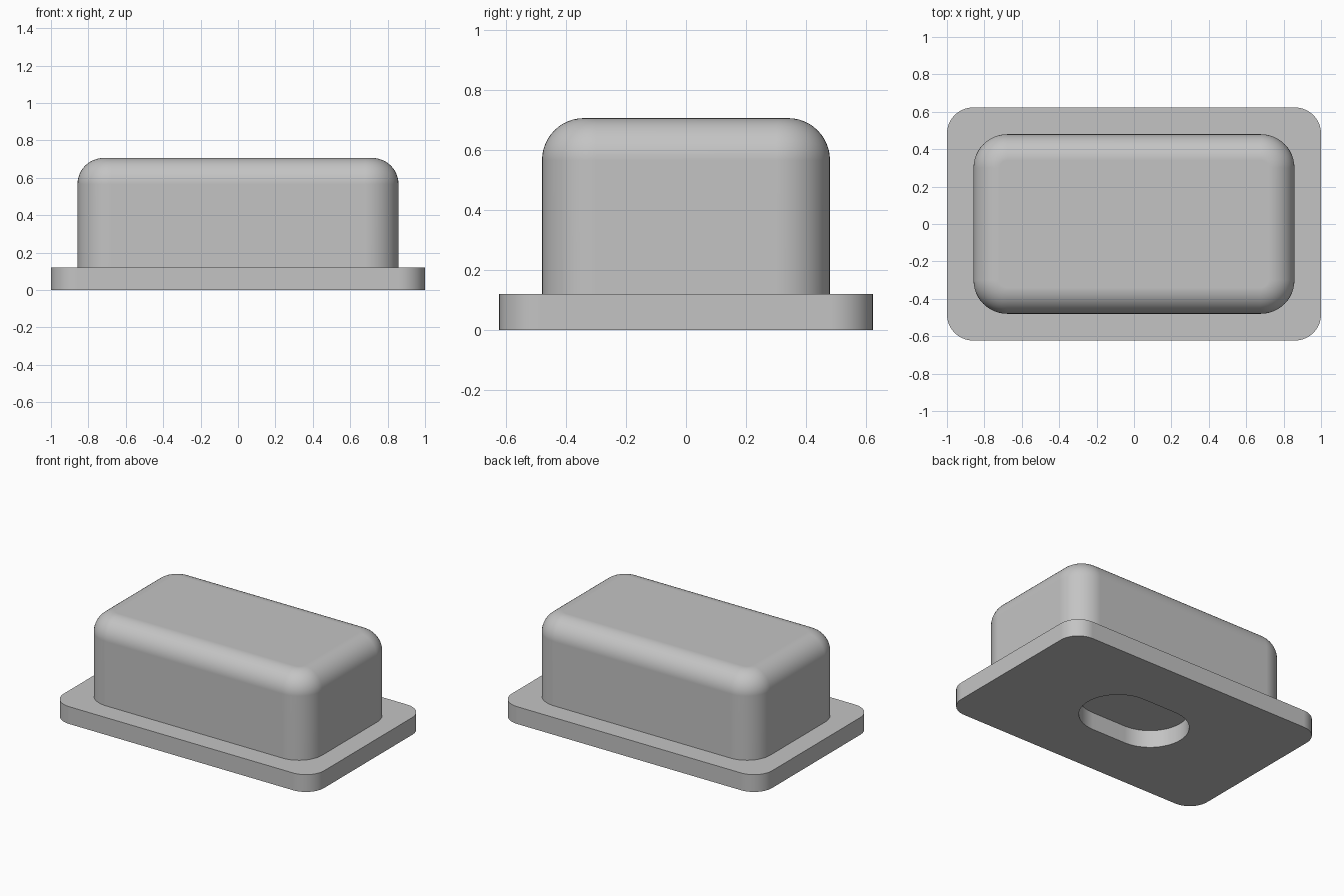
import bpy
import bmesh
from math import sin, cos, pi, radians

STEPS = 12  # segments in each quarter round

cube = bpy.data.objects.get("Cube")
if cube:
    bpy.data.objects.remove(cube, do_unlink=True)

grey = bpy.data.materials.new("plain grey")
grey.use_nodes = True
colour = (0.55, 0.55, 0.55, 1)
grey.diffuse_color = colour
grey.node_tree.nodes["Principled BSDF"].inputs["Base Color"].default_value = colour


def rounded_rect(hx, hy, r, z):
    """Counter-clockwise outline with half sizes hx, hy and corner radius r."""
    points = []
    for corner, (sx, sy) in enumerate([(1, 1), (-1, 1), (-1, -1), (1, -1)]):
        for i in range(STEPS + 1):
            a = (corner + i / STEPS) * pi / 2
            points.append((sx * (hx - r) + r * cos(a), sy * (hy - r) + r * sin(a), z))
    return points


def loft(name, outlines, ring=False):
    """Skin matching outlines; a ring joins the last to the first, else ends are capped."""
    bm = bmesh.new()
    loops = [[bm.verts.new(p) for p in o] for o in outlines]
    pairs = list(zip(loops, loops[1:]))
    if ring:
        pairs.append((loops[-1], loops[0]))
    else:
        bm.faces.new(loops[0][::-1])
        bm.faces.new(loops[-1])
    n = len(loops[0])
    for low, high in pairs:
        for i in range(n):
            j = (i + 1) % n
            bm.faces.new((low[i], low[j], high[j], high[i]))
    bmesh.ops.remove_doubles(bm, verts=bm.verts, dist=1e-5)
    bmesh.ops.recalc_face_normals(bm, faces=bm.faces)
    mesh = bpy.data.meshes.new(name)
    bm.to_mesh(mesh)
    bm.free()
    mesh.materials.append(grey)
    obj = bpy.data.objects.new(name, mesh)
    bpy.context.collection.objects.link(obj)
    bpy.ops.object.select_all(action='DESELECT')
    obj.select_set(True)
    bpy.context.view_layer.objects.active = obj
    bpy.ops.object.shade_smooth_by_angle(angle=radians(30))
    weighted = obj.modifiers.new("clean flats", 'WEIGHTED_NORMAL')
    weighted.keep_sharp = True
    return obj


# Base flange with a long round-ended slot through it
thick = 0.12
plate = (1.0, 0.623, 0.14)
slot = (0.375, 0.245, 0.245)
loft("base_flange", [rounded_rect(*plate, 0), rounded_rect(*plate, thick),
                     rounded_rect(*slot, thick), rounded_rect(*slot, 0)], ring=True)

# Solid body with rounded corners and a rolled top edge
hx, hy, corner, height, fillet = 0.858, 0.48, 0.18, 0.706, 0.14
outlines = [rounded_rect(hx, hy, corner, thick)]
for i in range(STEPS + 1):
    a = i / STEPS * pi / 2
    inset = fillet * (1 - cos(a))
    outlines.append(rounded_rect(hx - inset, hy - inset, corner - inset,
                                 height - fillet + fillet * sin(a)))
loft("body", outlines)
